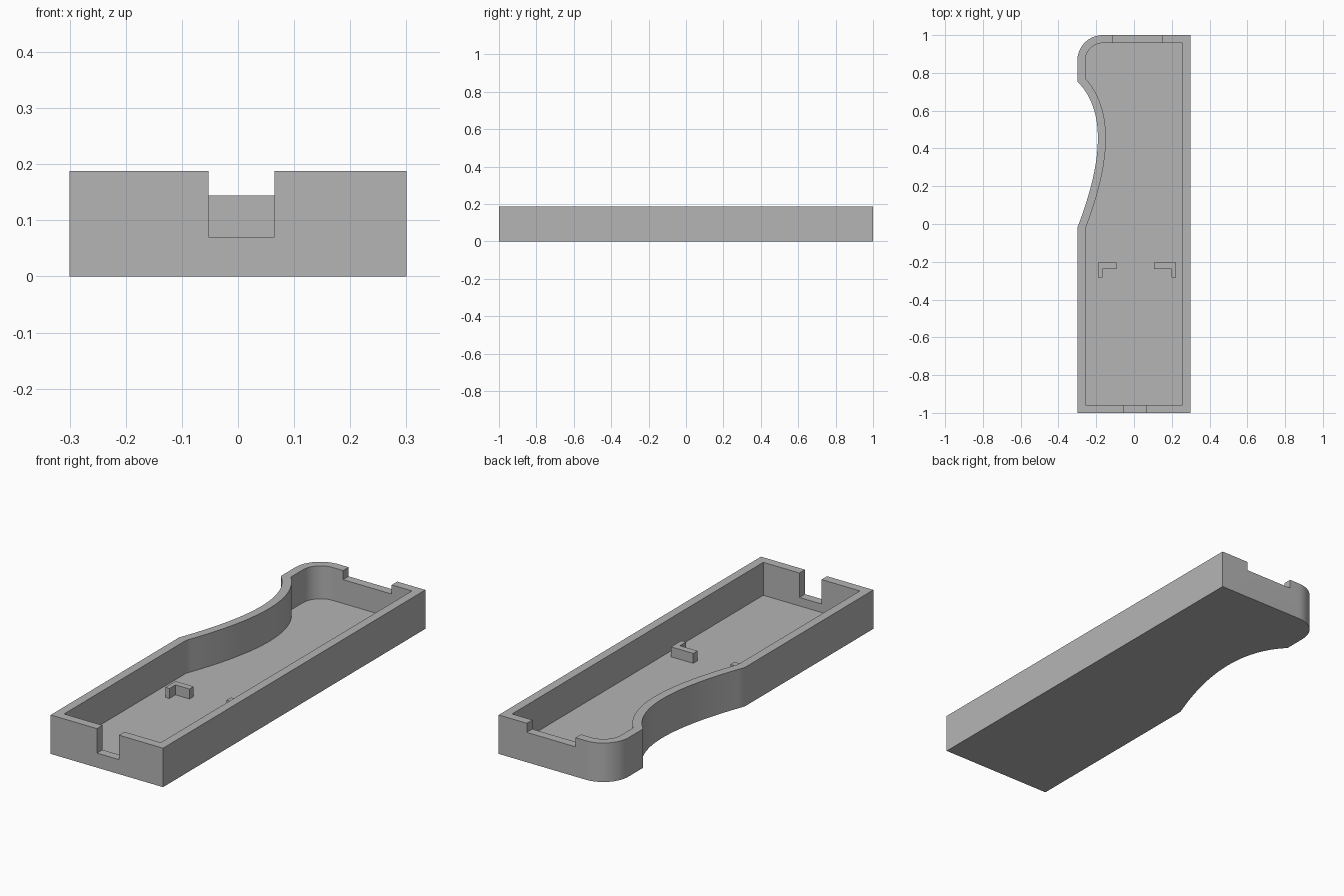
import bpy, bmesh, math
from mathutils import Vector

if "Cube" in bpy.data.objects:
    bpy.data.objects.remove(bpy.data.objects["Cube"])

HEIGHT, FLOOR, WALL = 0.188, 0.029, 0.042

grey = bpy.data.materials.new("plain grey")
grey.diffuse_color = (0.46, 0.46, 0.46, 1)
grey.use_nodes = True
grey.node_tree.nodes["Principled BSDF"].inputs["Base Color"].default_value = grey.diffuse_color


def add_object(name, bm):
    bmesh.ops.recalc_face_normals(bm, faces=bm.faces)
    mesh = bpy.data.meshes.new(name)
    bm.to_mesh(mesh)
    bm.free()
    mesh.materials.append(grey)
    obj = bpy.data.objects.new(name, mesh)
    bpy.context.collection.objects.link(obj)
    return obj


def prism(name, points, z0, z1):
    bm = bmesh.new()
    base = bm.faces.new([bm.verts.new((x, y, z0)) for x, y in points])
    top = bmesh.ops.extrude_face_region(bm, geom=[base])["geom"]
    bmesh.ops.translate(bm, vec=(0, 0, z1 - z0),
                        verts=[v for v in top if isinstance(v, bmesh.types.BMVert)])
    return add_object(name, bm)


def rectangle(x0, x1, y0, y1):
    return [(x0, y0), (x1, y0), (x1, y1), (x0, y1)]


def inset(points, d):
    """Mitred inward offset of a counter-clockwise outline."""
    result = []
    for i, p in enumerate(points):
        a = (p - points[i - 1]).normalized()
        b = (points[(i + 1) % len(points)] - p).normalized()
        na, nb = Vector((-a.y, a.x)), Vector((-b.y, b.x))
        result.append(p + (na + nb) * d / (1 + na.dot(nb)))
    return result


# Outline: square corners, one rounded corner, one scooped side
outline = [Vector(p) for p in ((-0.3, -1), (0.3, -1), (0.3, 1))]
R = 0.135
for i in range(17):
    a = math.pi / 2 * (1 + i / 16)
    outline.append(Vector((-0.3 + R + R * math.cos(a), 1 - R + R * math.sin(a))))
p0, p1, p2, p3 = (Vector(p) for p in ((-0.3, 0.755), (-0.145, 0.6), (-0.165, 0.33), (-0.3, -0.02)))
for i in range(33):
    t = i / 32
    s = 1 - t
    outline.append(p0 * s**3 + p1 * 3 * s * s * t + p2 * 3 * s * t * t + p3 * t**3)
inner = inset(outline, WALL)

# Open tray shell
bm = bmesh.new()
rings = [[bm.verts.new((p.x, p.y, z)) for p in loop]
         for loop, z in ((outline, 0), (outline, HEIGHT), (inner, HEIGHT), (inner, FLOOR))]
for lo, hi in zip(rings, rings[1:]):
    for i in range(len(lo)):
        j = (i + 1) % len(lo)
        bm.faces.new((lo[i], lo[j], hi[j], hi[i]))
bm.faces.new(rings[0][::-1])
bm.faces.new(rings[-1])
tray = add_object("tray", bm)

# Notches in the end walls
bpy.context.view_layer.objects.active = tray
tray.select_set(True)
for name, rect, z in (("front_notch", rectangle(-0.053, 0.065, -1.1, -0.93), 0.07),
                      ("back_notch", rectangle(-0.11, 0.15, 0.93, 1.1), 0.144)):
    cutter = prism(name, rect, z, 0.3)
    mod = tray.modifiers.new(name, "BOOLEAN")
    mod.operation, mod.solver, mod.object = "DIFFERENCE", "EXACT", cutter
    bpy.ops.object.modifier_apply(modifier=name)
    bpy.data.objects.remove(cutter)
bpy.ops.object.shade_smooth_by_angle(angle=math.radians(25))

# L-shaped corner brackets on the floor
for name, outer, end, leg in (("left_bracket", -0.19, -0.093, -0.168),
                              ("right_bracket", 0.223, 0.105, 0.198)):
    shape = [(outer, -0.205), (outer, -0.283), (leg, -0.283),
             (leg, -0.237), (end, -0.237), (end, -0.205)]
    prism(name, shape, FLOOR - 0.005, 0.077)
